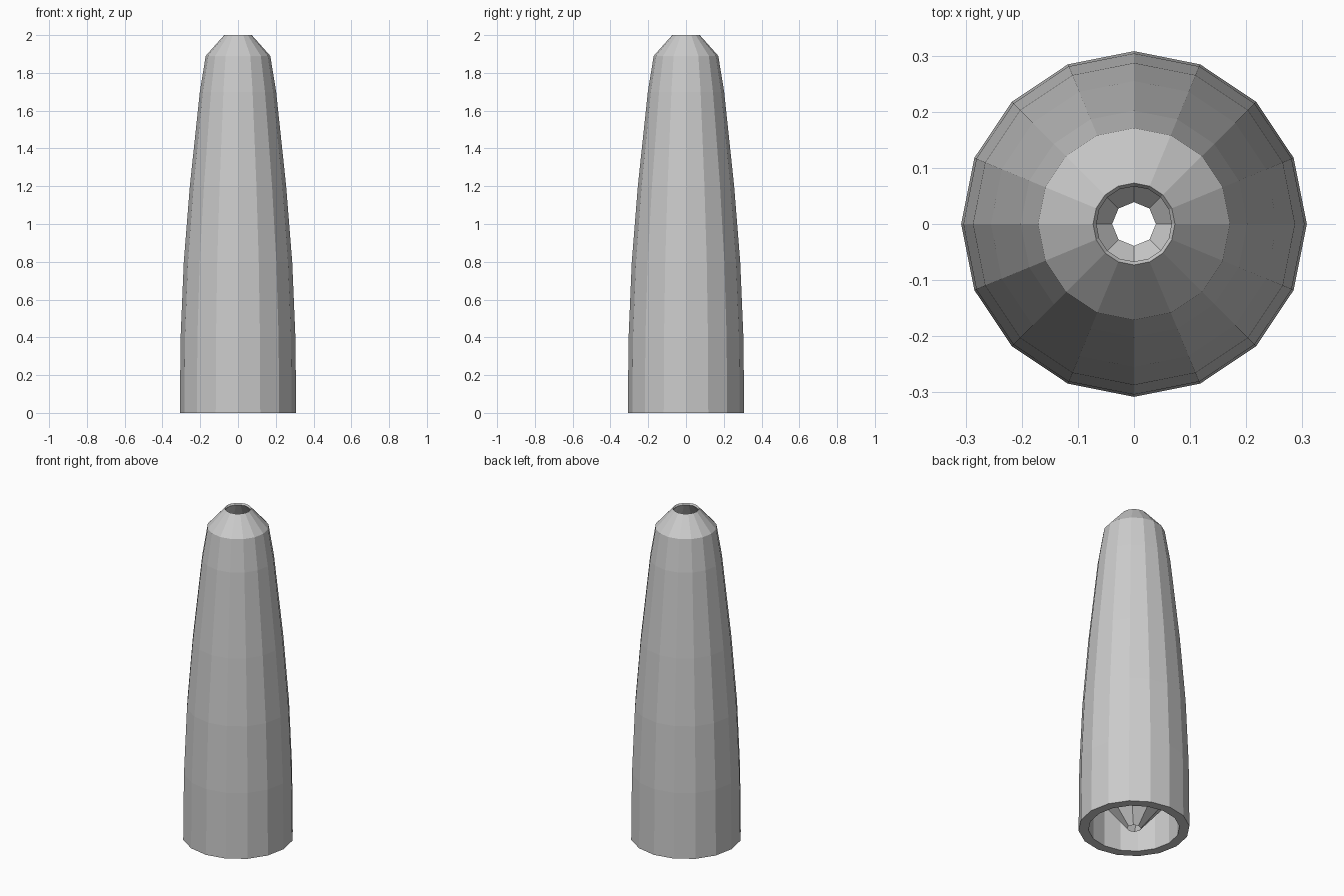
import bpy
import bmesh
from math import cos, sin, tau

cube = bpy.data.objects.get("Cube")
if cube:
    bpy.data.objects.remove(cube)

grey = bpy.data.materials.new("light grey")
grey.use_nodes = True
colour = (0.6, 0.6, 0.6, 1)
grey.diffuse_color = colour
grey.node_tree.nodes["Principled BSDF"].inputs["Base Color"].default_value = colour


def lathe(name, profile, sides, closed=False):
    """Turn a (radius, height) profile around z with flat facets."""
    bm = bmesh.new()
    rings = [[bm.verts.new((r * cos(tau * i / sides), r * sin(tau * i / sides), z))
              for i in range(sides)] for r, z in profile]
    pairs = list(zip(rings, rings[1:]))
    if closed:
        pairs.append((rings[-1], rings[0]))
    for low, high in pairs:
        for i in range(sides):
            j = (i + 1) % sides
            bm.faces.new((low[i], low[j], high[j], high[i]))
    if closed:
        bmesh.ops.recalc_face_normals(bm, faces=bm.faces)
    mesh = bpy.data.meshes.new(name)
    bm.to_mesh(mesh)
    bm.free()
    mesh.materials.append(grey)
    obj = bpy.data.objects.new(name, mesh)
    bpy.context.collection.objects.link(obj)
    return obj


# Tapered hollow body: outer wall upward, then inner wall back down
outer = [(0.308, 0), (0.304, 0.4), (0.287, 0.8), (0.255, 1.2),
         (0.202, 1.7), (0.171, 1.89), (0.073, 2.0)]
inner = [(0.067, 1.99), (0.15, 1.87), (0.18, 1.7), (0.22, 1.2),
         (0.245, 0.8), (0.253, 0.4), (0.253, 0)]
lathe("tapered_body", outer + inner, 16, closed=True)

# Open funnel inside the base, narrow end down
lathe("inner_funnel", [(0.039, 0.0), (0.137, 0.116), (0.25, 0.25)], 8)
